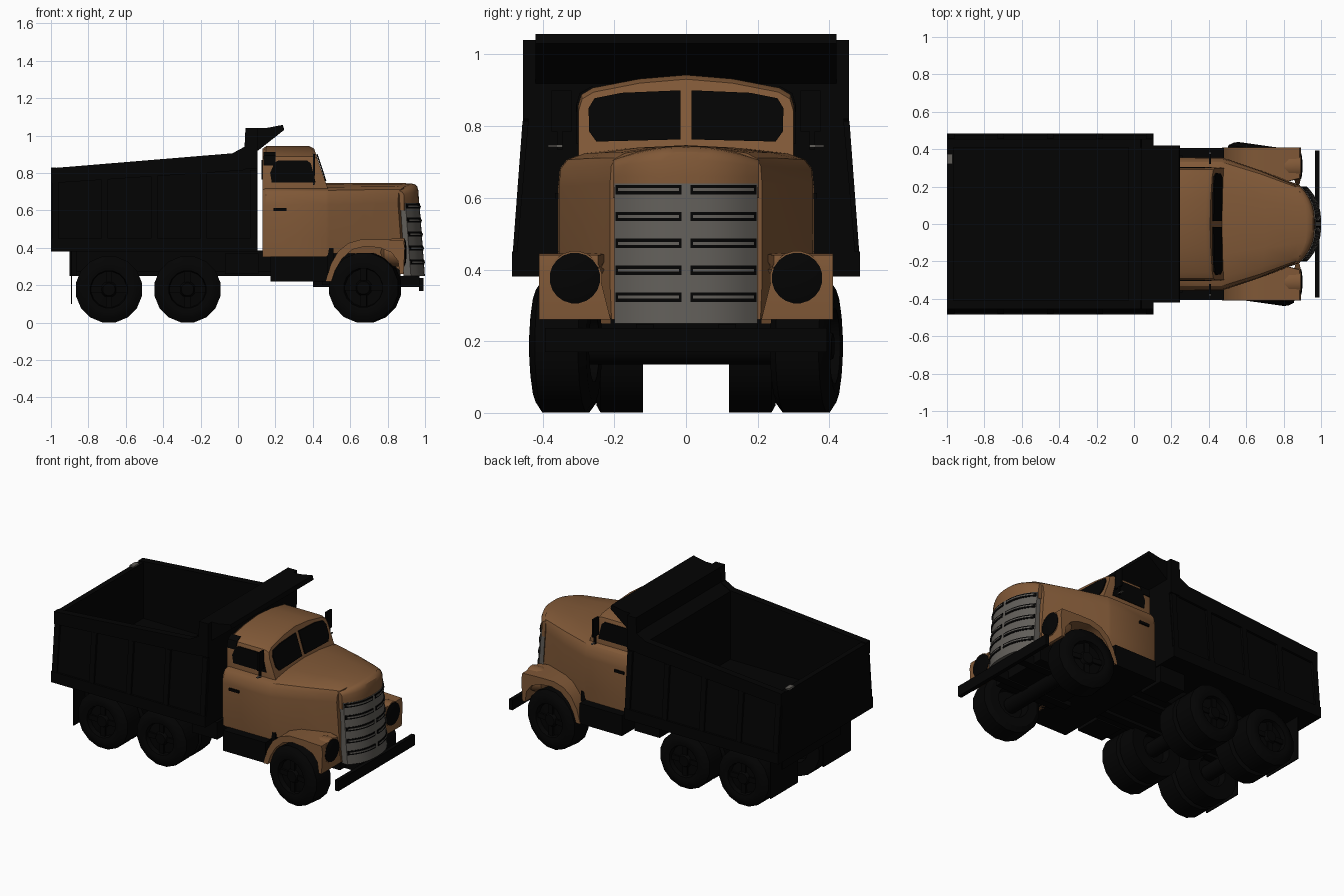
import bpy, bmesh, math
from mathutils import Vector, Matrix

cube = bpy.data.objects.get("Cube")
if cube:
    bpy.data.objects.remove(cube, do_unlink=True)


def material(name, rgb, rough=0.6):
    m = bpy.data.materials.new(name)
    m.use_nodes = True
    m.diffuse_color = (*rgb, 1)
    m.roughness = rough
    bsdf = m.node_tree.nodes["Principled BSDF"]
    bsdf.inputs["Base Color"].default_value = (*rgb, 1)
    bsdf.inputs["Roughness"].default_value = rough
    return m


BROWN = material("tan_brown_paint", (0.216, 0.098, 0.038))
GREY = material("grey_metal", (0.12, 0.112, 0.1))
BLACK = material("black", (0.001, 0.001, 0.001))
made = []


def loft(name, rings, mat, close=False):
    """Skin closed rings of points, with end caps or joined ends."""
    bm = bmesh.new()
    vs = [[bm.verts.new(p) for p in r] for r in rings]
    n = len(vs[0])
    pairs = list(zip(vs, vs[1:])) + ([(vs[-1], vs[0])] if close else [])
    for a, b in pairs:
        for i in range(n):
            j = (i + 1) % n
            bm.faces.new((a[i], a[j], b[j], b[i]))
    if not close:
        bm.faces.new(vs[0])
        bm.faces.new(vs[-1])
    bmesh.ops.remove_doubles(bm, verts=bm.verts, dist=1e-5)
    bmesh.ops.recalc_face_normals(bm, faces=bm.faces)
    me = bpy.data.meshes.new(name)
    bm.to_mesh(me)
    bm.free()
    me.materials.append(mat)
    ob = bpy.data.objects.new(name, me)
    bpy.context.collection.objects.link(ob)
    made.append(ob)
    return ob


def extrude(name, pts, vec, mat):
    return loft(name, [pts, [Vector(p) + Vector(vec) for p in pts]], mat)


def box(name, x, y, z, mat=BLACK):
    pts = [(x[0], y[0], z[0]), (x[1], y[0], z[0]), (x[1], y[0], z[1]), (x[0], y[0], z[1])]
    return extrude(name, pts, (0, y[1] - y[0], 0), mat)


def side_shape(name, xz, y0, y1, mat):
    return extrude(name, [(x, y0, z) for x, z in xz], (0, y1 - y0, 0), mat)


def lathe(name, prof, centre, axis, mat, steps=16, turn=0):
    """Spin (along, radius) pairs round the x or y axis."""
    rings = []
    for k in range(steps):
        a = math.tau * (k + 0.5) / steps
        c, s = math.cos(a), math.sin(a)
        rings.append([(t, r * c, r * s) if axis == "x" else (r * c, t, r * s) for t, r in prof])
    ob = loft(name, rings, mat, close=True)
    ob.data.transform(Matrix.Translation(centre) @ Matrix.Rotation(turn, 4, "Z"))
    return ob


def mirrored(half):
    return half + [(-y, z) for y, z in reversed(half) if y > 0]


SIDES = (("left", 1), ("right", -1))

# Dump bed: trough with leaning sides, ledge and top rail
rings = []
for x, zt, zr in ((-1, .825, .745), (-.03, .905, .81), (.035, .94, .815), (.04, 1.04, .82), (.105, 1.04, .82)):
    outer = [(.485, .38), (.485, .45), (.472, .45), (.44, zr), (.455, zr), (.455, zt), (.41, zt), (.41, .46)]
    rings.append([(x, y, z) for y, z in outer + [(-y, z) for y, z in reversed(outer)]])
loft("dump_bed", rings, BLACK)
side_shape("bed_front_wall", [(-.03, .45), (-.03, .9), (.04, .94), (.04, 1.04), (.105, 1.04), (.105, .45)],
           -.42, .42, BLACK)
box("tailgate", (-1, -.965), (-.44, .44), (.39, .82))
box("tailgate_latch", (-1, -.97), (.32, .375), (.818, .829), GREY)
side_shape("cab_guard", [(.08, .9), (.08, 1.04), (.15, 1.04), (.24, 1.057), (.247, 1.03), (.12, .93)], -.42, .42, BLACK)
for side, s in SIDES:
    for i in range(5):
        x = -.995 + i * .265
        zr = .75 + .065 * i / 4
        rib = [(x, s * y, z) for y, z in ((.43, .44), (.484, .44), (.456, zr), (.43, zr))]
        extrude(f"{side}_bed_rib_{i + 1}", rib, (.035, 0, 0), BLACK)

# Chassis
box("sub_frame", (-.9, .2), (-.2, .2), (.27, .385))
box("rear_crossbeam", (-.9, -.86), (-.3, .3), (.25, .385))
box("engine_bay", (.45, .87), (-.2, .2), (.2, .43))
for side, s in SIDES:
    box(f"{side}_frame_rail", (-.9, .4), (s * .09, s * .14), (.25, .3))
    box(f"{side}_front_frame_rail", (.4, .97), (s * .09, s * .14), (.19, .248))
    box(f"{side}_mud_flap", (-.893, -.887), (s * .13, s * .41), (.1, .385))
    box(f"{side}_fuel_tank", (-.07, .11), (s * .2, s * .37), (.26, .37))
box("front_bumper", (.968, .993), (-.393, .393), (.17, .237))

# Wheels and axles
tyre = [(.03, 0), (.075, .0), (.075, .035), (.055, .045), (.05, .1), (.08, .105), (.085, .13),
        (.08, .158), (.06, .187), (-.065, .187), (-.085, .158), (-.085, .1), (-.03, .09), (-.03, 0)]
inner_tyre = [(.03, 0), (.03, .09), (.085, .1), (.085, .165), (.07, .187), (-.085, .187), (-.085, .1),
              (-.03, .09), (-.03, 0)]


def wheel(name, x, y, s, radius, width, prof=tyre, turn=0):
    k = radius / .187
    centre = Vector((x, y, radius * .985))
    lathe(name, [(s * t * width / .17, r * k) for t, r in prof], centre, "y", BLACK, turn=turn)
    for i in range(4 if prof is tyre else 0):
        a = math.tau * i / 4
        spoke = [(r * math.cos(a) - w * math.sin(a), s * .03, r * math.sin(a) + w * math.cos(a))
                 for r, w in ((.03, -.016), (.102, -.016), (.102, .016), (.03, .016))]
        ob = extrude(f"{name}_spoke_{i + 1}", spoke, (0, s * .033, 0), BLACK)
        ob.data.transform(Matrix.Translation(centre) @ Matrix.Rotation(turn, 4, "Z"))


for side, s in SIDES:
    wheel(f"{side}_front_wheel", .68, s * .338, s, .189, .165, turn=math.radians(-8))
    for label, x in (("middle", -.27), ("rear", -.69)):
        wheel(f"{side}_{label}_outer_wheel", x, s * .335, s, .18, .17)
        wheel(f"{side}_{label}_inner_wheel", x, s * .185, s, .18, .13, inner_tyre)
for label, x in (("front", .68), ("middle", -.27), ("rear", -.69)):
    lathe(f"{label}_axle", [(-.3, 0), (-.3, .047), (.3, .047), (.3, 0)], (x, 0, .18), "y", BLACK, 12)

# Cab lower body and tapering hood
BOW, RAKE = .075, .075


def nose(y, half_width, z):
    return RAKE * max(0, .64 - z) - BOW * abs(y / half_width) ** 2.6


rings = []
for x, w, zb, zs, zt, bow in ((.13, .345, .35, .65, .74, 0), (.15, .357, .35, .66, .745, 0),
                              (.47, .355, .35, .66, .745, 0), (.49, .35, .37, .66, .745, .05),
                              (.7, .288, .37, .665, .747, .4), (.88, .229, .3, .67, .746, .9),
                              (.93, .212, .26, .67, .743, 1)):
    d = zt - zs
    half = [(w * .98, zb), (w, zb + .1), (w, zs - .03), (w * .985, zs + .25 * d), (w * .93, zs + .55 * d),
            (w * .8, zs + .75 * d), (w * .45, zs + .92 * d), (0, zt)]
    rings.append([(x + bow * nose(y, w, z), y, z) for y, z in mirrored(half)])
loft("cab_and_hood", rings, BROWN)


# Bowed, raked front: rounded nose panel, grille, slots and slats
def bowed(name, y0, y1, rows, thick, mat):
    rings = []
    ys = [y0 + (y1 - y0) * i / 12 for i in range(13)]
    for z, lift, sag in rows:
        edge = [(.97 + lift + nose(y, .2, z), y, z - sag * (y / .2) ** 2) for y in ys]
        rings.append(edge + [(x - thick, y, zz) for x, y, zz in reversed(edge)])
    return loft(name, rings, mat)


bowed("nose_panel", -.204, .204, [(.6, -.006, 0), (.66, -.003, 0), (.705, -.005, .018), (.728, -.012, .03),
                                  (.74, -.026, .034), (.744, -.045, .036)], .05, BROWN)
bowed("grille", -.2, .2, [(.25, 0, 0), (.64, 0, 0)], .04, GREY)
for i in range(5):
    z = .323 + i * .075
    for side, s in SIDES:
        bowed(f"{side}_grille_slot_{i + 1}", s * .012, s * .197, [(z - .013, .003, 0), (z + .013, .003, 0)], .008, BLACK)
        bowed(f"{side}_grille_slat_{i + 1}", s * .02, s * .19, [(z - .004, .006, 0), (z + .004, .006, 0)], .008, GREY)


# Upper cab with raked windscreen and arched roof
def screen_x(z):
    return .472 - (z - .745) * .33


rings = []
for front, inset, drop in ((0, .012, .015), (0, 0, 0), (1, 0, 0), (1, .008, .012)):
    half = [(.302, .7), (.302, .855), (.292, .888), (.26, .907), (.13, .932), (0, .943)]
    ring = []
    for y, z in mirrored(half):
        back = .13 if inset else .15
        x = screen_x(z) - (0 if inset else .025) if front else back
        ring.append((x, y * (1 - inset), z - (drop if z > .8 else 0)))
    rings.append(ring)
loft("upper_cab", rings, BROWN)

# Windows, handles and mirrors
pane = [(.015, .763), (.015, .9), (.18, .893), (.255, .878), (.272, .85), (.27, .785), (.25, .757)]
door_glass = [(.18, .75), (.172, .8), (.195, .855), (.215, .866), (.37, .866), (.39, .85), (.415, .75)]
corner_glass = [(.307, .84), (.307, .857), (.297, .892), (.262, .912), (.255, .905), (.287, .883), (.298, .853), (.298, .84)]
for side, s in SIDES:
    extrude(f"{side}_windscreen", [(screen_x(z) - .002, s * y, z) for y, z in pane], (.007, 0, 0), BLACK)
    side_shape(f"{side}_door_window", door_glass, s * .299, s * .306, BLACK)
    extrude(f"{side}_corner_window", [(.136, s * y, z) for y, z in corner_glass], (.065, 0, 0), BLACK)
    box(f"{side}_door_handle", (.19, .26), (s * .35, s * .366), (.597, .613))
    box(f"{side}_mirror", (.4, .412), (s * .32, s * .375), (.785, .9))
    box(f"{side}_mirror_bracket", (.4, .41), (s * .345, s * .36), (.735, .79))
    box(f"{side}_mirror_clip", (.4, .412), (s * .345, s * .385), (.742, .747), GREY)
box("rear_window", (.126, .134), (-.19, .19), (.765, .87))

# Steps under the cab
box("cab_floor", (.175, .51), (-.345, .345), (.22, .4))
for side, s in SIDES:
    box(f"{side}_running_board", (.175, .48), (s * .34, s * .405), (.22, .352))

# Front fenders with headlamp buckets
outer = [(.47, .22), (.495, .31), (.535, .38), (.59, .425), (.66, .445), (.75, .445), (.885, .44), (.892, .4), (.885, .26)]
inner = [(.865, .26), (.855, .33), (.82, .375), (.76, .4), (.68, .408), (.61, .39), (.555, .34), (.52, .28), (.5, .22)]
for side, s in SIDES:
    arch = outer + inner
    loft(f"{side}_front_fender", [[(x, s * .41, z) for x, z in arch],
                                  [(x, s * (.245 if x > .8 and z > .3 else .21), z) for x, z in arch]], BROWN)
    centre = (.89, s * .31, .376)
    lathe(f"{side}_headlamp_bucket", [(-.13, 0), (-.11, .06), (-.06, .076), (0, .076), (0, 0)], centre, "x", BROWN, 20)
    lathe(f"{side}_headlamp", [(-.03, 0), (-.03, .071), (.003, .071), (.009, .05), (.011, 0)], centre, "x", BLACK, 20)

# Smooth shading with sharp edges kept
bpy.ops.object.select_all(action="DESELECT")
for ob in made:
    ob.select_set(True)
bpy.context.view_layer.objects.active = made[0]
bpy.ops.object.shade_smooth_by_angle(angle=math.radians(32))
